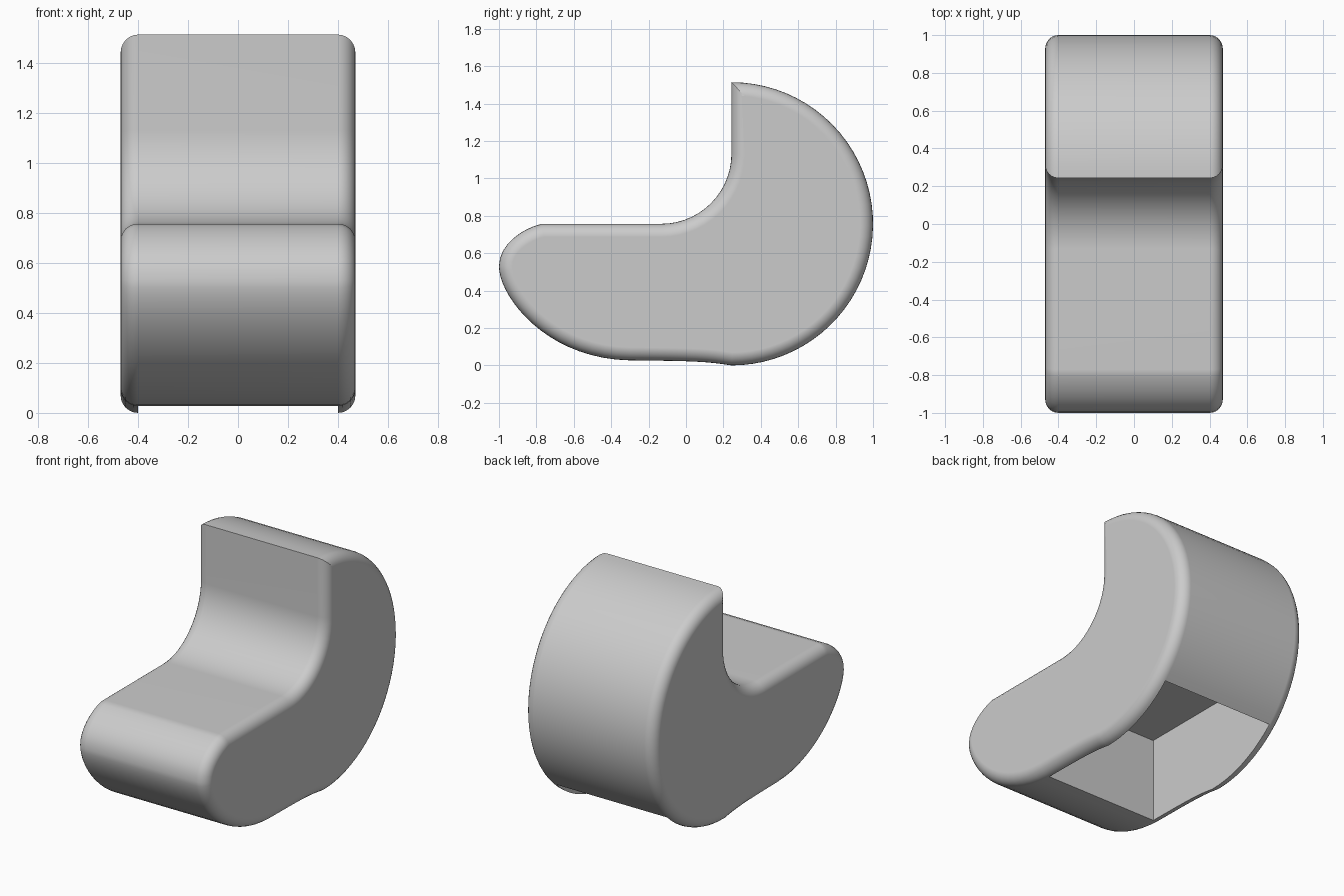
import bpy, bmesh
from math import sin, cos, acos, degrees, radians
from mathutils import Vector
from mathutils.geometry import interpolate_bezier

if "Cube" in bpy.data.objects:
    bpy.data.objects.remove(bpy.data.objects["Cube"])

HALF_WIDTH = 0.47
ROUND = 0.07
HOLLOW_FRONT, HOLLOW_BACK, HOLLOW_TOP = -0.3, 0.765, 0.57

grey = bpy.data.materials.new("plain grey")
grey.use_nodes = True
grey.diffuse_color = (0.6, 0.6, 0.6, 1)
grey.node_tree.nodes["Principled BSDF"].inputs["Base Color"].default_value = grey.diffuse_color


def arc(cy, cz, r, start, end, steps):
    angles = [radians(start + (end - start) * i / steps) for i in range(steps + 1)]
    return [(cy + r * cos(a), cz + r * sin(a)) for a in angles]


def bezier(a, b, c, d, steps):
    pts = interpolate_bezier(*[Vector((*p, 0)) for p in (a, b, c, d)], steps + 1)
    return [(p.x, p.y) for p in pts][1:]


# Side profile in (y, z): round back, underside, toe, seat and backrest
back_y, hub_z = 0.243, 0.757
toe = (-1, 0.53)
under = (HOLLOW_FRONT, 0.027)
seat_front = (-0.77, hub_z)
split = -degrees(acos((HOLLOW_BACK - back_y) / hub_z))
profile = arc(back_y, hub_z, hub_z, 90, split, 30)
profile += arc(back_y, hub_z, hub_z, split, -90, 10)[1:]
profile += bezier((back_y, 0), (0.12, 0.02), (0.05, 0.024), under, 8)
profile += bezier(under, (-0.75, 0.035), (-1, 0.37), toe, 18)
profile += bezier(toe, (-1, 0.65), (-0.87, 0.735), seat_front, 8)
profile += arc(back_y - 0.375, hub_z + 0.375, 0.375, -90, 0, 14)

# Seat body: two side faces joined by a strip, with rounded side rims
bm = bmesh.new()
right, left = [[bm.verts.new((x, y, z)) for y, z in profile]
               for x in (-HALF_WIDTH, HALF_WIDTH)]
bm.faces.new(right)
bm.faces.new(reversed(left))
for i in range(len(profile)):
    bm.faces.new((right[i], right[i - 1], left[i - 1], left[i]))
bm.normal_update()
rims = [e for e in bm.edges if abs(e.verts[0].co.x - e.verts[1].co.x) < 0.01]
bmesh.ops.bevel(bm, geom=rims, offset=ROUND, segments=6, profile=0.5,
                affect='EDGES', clamp_overlap=False)

# Hollow: open the underside strip and draw its rim up to a flat ceiling
opening = []
for f in bm.faces:
    xs = [v.co.x for v in f.verts]
    mid = f.calc_center_median()
    if max(xs) - min(xs) > HALF_WIDTH and mid.z < 0.3 and HOLLOW_FRONT < mid.y < HOLLOW_BACK:
        opening.append(f)
bmesh.ops.delete(bm, geom=opening, context='FACES')
edge_loop = [e for e in bm.edges if e.is_boundary]
walls = bmesh.ops.extrude_edge_only(bm, edges=edge_loop)["geom"]
for g in walls:
    if isinstance(g, bmesh.types.BMVert):
        g.co.z = HOLLOW_TOP
bmesh.ops.holes_fill(bm, edges=[e for e in bm.edges if e.is_boundary], sides=0)
bm.normal_update()
bmesh.ops.recalc_face_normals(bm, faces=bm.faces)

mesh = bpy.data.meshes.new("seat_body")
bm.to_mesh(mesh)
bm.free()
body = bpy.data.objects.new("seat_body", mesh)
bpy.context.collection.objects.link(body)
mesh.materials.append(grey)

# Smooth curves, crisp corners, flat sides
bpy.ops.object.select_all(action='DESELECT')
body.select_set(True)
bpy.context.view_layer.objects.active = body
bpy.ops.object.shade_smooth_by_angle(angle=radians(30))
weighted = body.modifiers.new("flat sides", 'WEIGHTED_NORMAL')
weighted.keep_sharp = True
